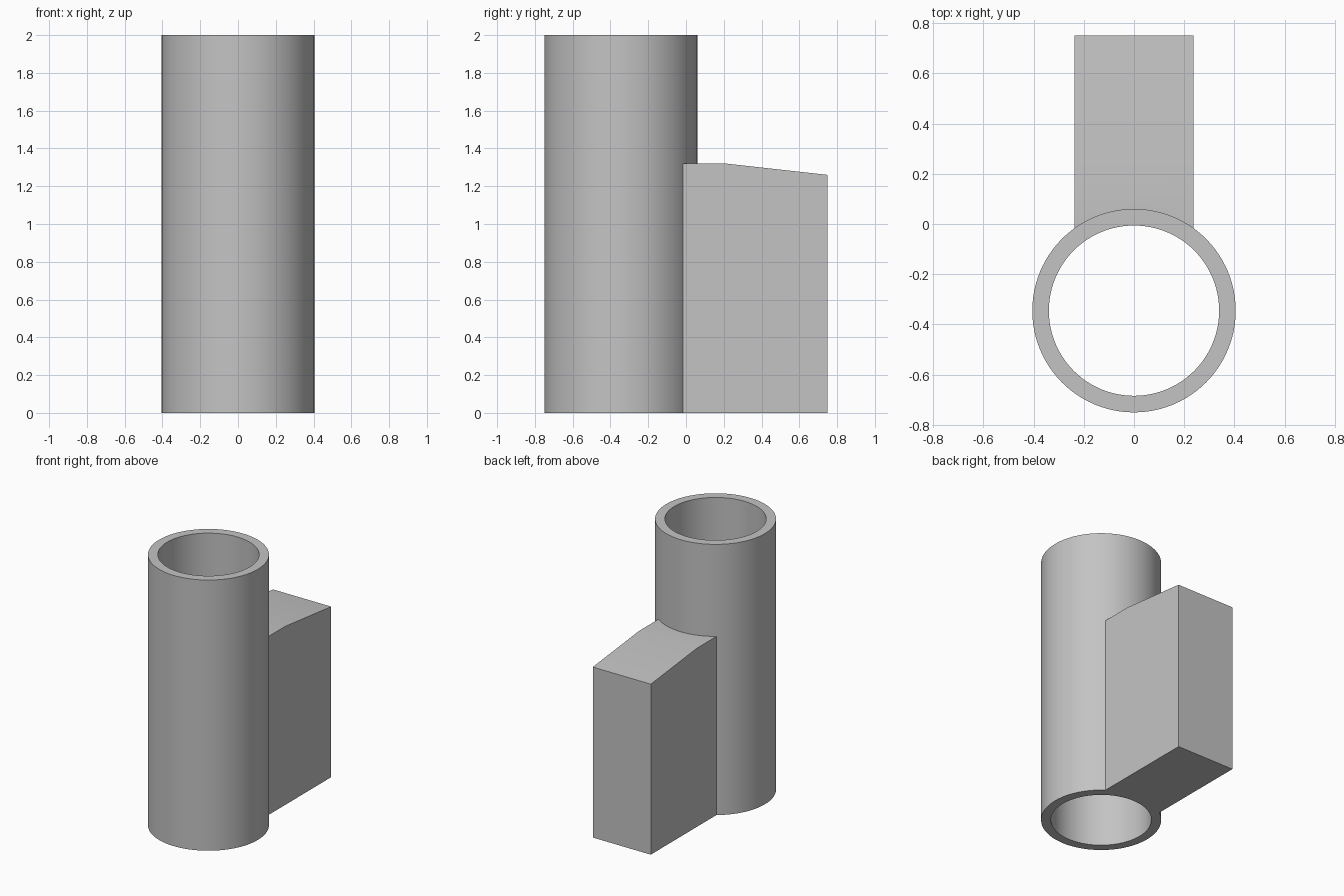
import bpy, bmesh
from math import asin, sin, cos, pi

cube = bpy.data.objects.get("Cube")
if cube:
    bpy.data.objects.remove(cube, do_unlink=True)

AXIS_Y = -0.345
OUTER, INNER, HEIGHT = 0.405, 0.339, 2.0
HALF_WIDTH, BACK = 0.237, 0.75
BEND_Y, TOP, BACK_TOP = 0.21, 1.32, 1.26

grey = bpy.data.materials.new("plain grey")
grey.use_nodes = True
colour = (0.55, 0.55, 0.55, 1)
grey.diffuse_color = colour
grey.node_tree.nodes["Principled BSDF"].inputs["Base Color"].default_value = colour


def finish(name, bm):
    bmesh.ops.recalc_face_normals(bm, faces=bm.faces)
    mesh = bpy.data.meshes.new(name)
    bm.to_mesh(mesh)
    bm.free()
    mesh.materials.append(grey)
    obj = bpy.data.objects.new(name, mesh)
    bpy.context.collection.objects.link(obj)
    bpy.ops.object.select_all(action="DESELECT")
    obj.select_set(True)
    bpy.context.view_layer.objects.active = obj
    bpy.ops.object.shade_smooth_by_angle(angle=pi / 6)


# Open tube: a rectangular wall section swept around the axis
bm = bmesh.new()
section = [(INNER, 0), (OUTER, 0), (OUTER, HEIGHT), (INNER, HEIGHT)]
steps = 96
rings = []
for i in range(steps):
    a = 2 * pi * i / steps
    rings.append([bm.verts.new((r * cos(a), AXIS_Y + r * sin(a), z)) for r, z in section])
for i, ring in enumerate(rings):
    following = rings[(i + 1) % steps]
    for j in range(4):
        k = (j + 1) % 4
        bm.faces.new((ring[j], following[j], following[k], ring[k]))
finish("tube", bm)

# Rear block: plan outline hugging the tube, extruded up
bm = bmesh.new()
seat = OUTER - 0.002
spread = asin(HALF_WIDTH / seat)
outline = [(HALF_WIDTH, BACK), (-HALF_WIDTH, BACK)]
for i in range(25):
    a = spread * (i / 12 - 1)
    outline.append((seat * sin(a), AXIS_Y + seat * cos(a)))
base = bm.faces.new([bm.verts.new((x, y, 0)) for x, y in outline])
up = bmesh.ops.extrude_face_region(bm, geom=[base])["geom"]
bmesh.ops.translate(bm, vec=(0, 0, TOP),
                    verts=[v for v in up if isinstance(v, bmesh.types.BMVert)])

# Bend the top and slope it down towards the back
bmesh.ops.bisect_plane(bm, geom=bm.verts[:] + bm.edges[:] + bm.faces[:],
                       plane_co=(0, BEND_Y, 0), plane_no=(0, 1, 0))
for v in bm.verts:
    if v.co.z > 1 and v.co.y > BACK - 0.01:
        v.co.z = BACK_TOP
finish("rear_block", bm)
